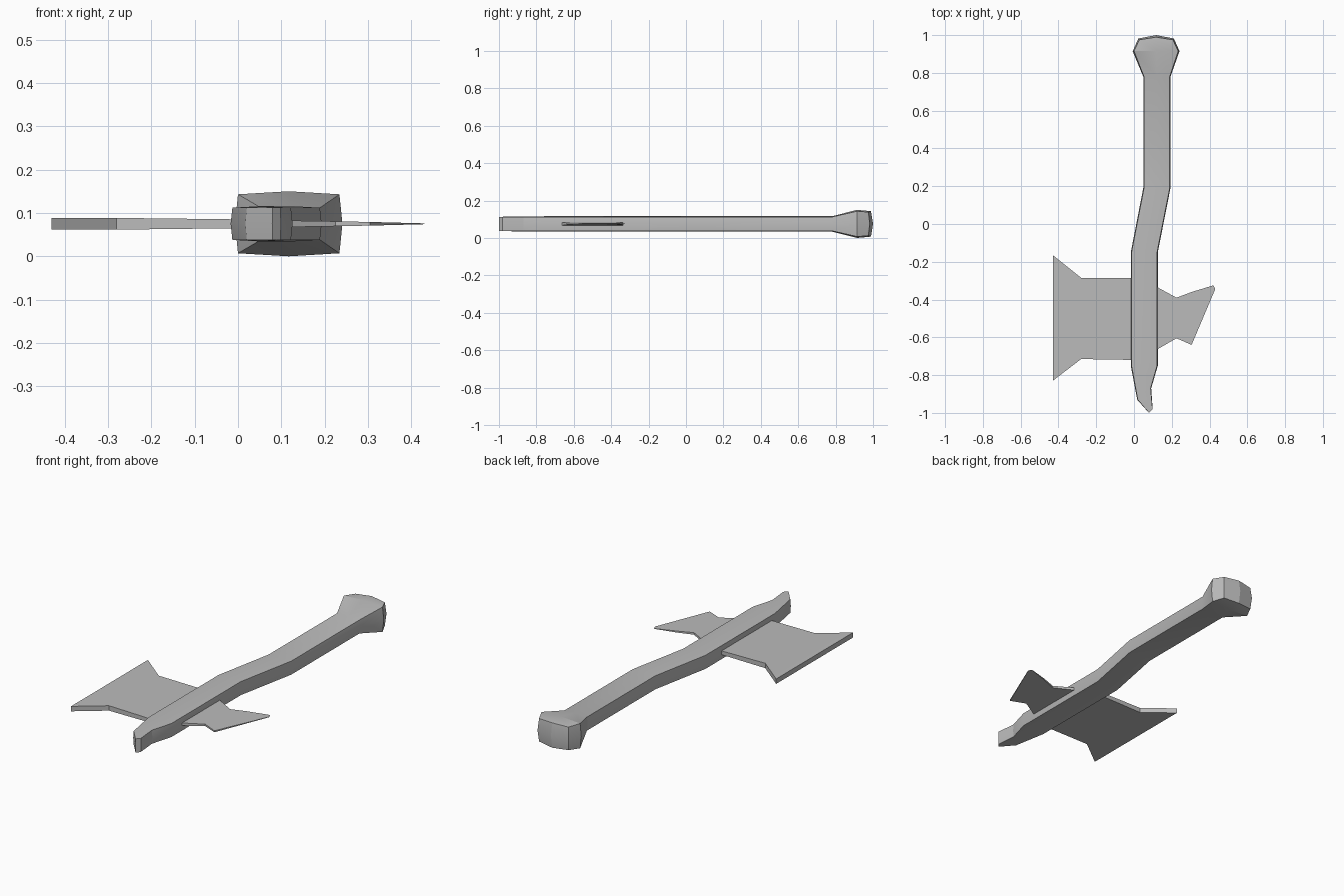
import bpy, bmesh, math

if "Cube" in bpy.data.objects:
    bpy.data.objects.remove(bpy.data.objects["Cube"], do_unlink=True)

MID = 0.075  # height of the flat centre plane

grey = bpy.data.materials.new("plain grey")
grey.use_nodes = True
grey.diffuse_color = (0.5, 0.5, 0.5, 1)
grey.node_tree.nodes["Principled BSDF"].inputs["Base Color"].default_value = (0.5, 0.5, 0.5, 1)


def finish(bm, name):
    bmesh.ops.recalc_face_normals(bm, faces=bm.faces)
    mesh = bpy.data.meshes.new(name)
    bm.to_mesh(mesh)
    bm.free()
    mesh.materials.append(grey)
    obj = bpy.data.objects.new(name, mesh)
    bpy.context.collection.objects.link(obj)
    bpy.ops.object.select_all(action='DESELECT')
    obj.select_set(True)
    bpy.context.view_layer.objects.active = obj
    bpy.ops.object.shade_smooth_by_angle(angle=math.radians(20))
    return obj


def ring(bm, left, right, half, bow, push=0):
    """Eight-point box section with slightly bowed sides."""
    (xl, yl), (xr, yr) = left, right
    xm, ym = (xl + xr) / 2, (yl + yr) / 2 + push
    points = [(xl, yl, -half), (xm, ym, -half - bow), (xr, yr, -half),
              (xr + bow, yr + push / 2, 0), (xr, yr, half),
              (xm, ym, half + bow), (xl, yl, half), (xl - bow, yl + push / 2, 0)]
    return [bm.verts.new((x, y, MID + z)) for x, y, z in points]


def shaft(name, sections, dome=None):
    """Skin the sections, close both ends; the last may be domed."""
    bm = bmesh.new()
    rings = [ring(bm, *s) for s in sections]
    for a, b in zip(rings, rings[1:]):
        for i in range(8):
            j = (i + 1) % 8
            bm.faces.new((a[i], a[j], b[j], b[i]))
    bm.faces.new(rings[0])
    last = rings[-1]
    if dome:
        tip = bm.verts.new(dome)
        for i in range(1, 8, 2):
            bm.faces.new((last[i - 2], last[i - 1], last[i], tip))
    else:
        bm.faces.new(last)
    return finish(bm, name)


def plate(name, outline, thickness):
    """Flat blade whose half thickness depends on x."""
    bm = bmesh.new()
    top, low = [[bm.verts.new((x, y, MID + s * thickness(x))) for x, y in outline]
                for s in (1, -1)]
    n = len(outline)
    # Outlines run out along one edge and back along the other
    for i in range(n // 2 - 1):
        for side in (top, low):
            bm.faces.new((side[i], side[i + 1], side[n - 2 - i], side[n - 1 - i]))
    for i in range(n):
        j = (i + 1) % n
        bm.faces.new((top[i], top[j], low[j], low[i]))
    return finish(bm, name)


# Bent handle with a notched tip, running into the flared pommel
shaft("handle", [
    ((0.08, -1.0), (0.098, -0.98), 0.037, 0.001),
    ((0.02, -0.93), (0.088, -0.87), 0.037, 0.003),
    ((-0.013, -0.75), (0.122, -0.75), 0.037, 0.004),
    ((-0.013, -0.15), (0.122, -0.15), 0.037, 0.004),
    ((0.053, 0.19), (0.189, 0.19), 0.037, 0.004),
    ((0.053, 0.78), (0.189, 0.78), 0.037, 0.004),
    ((0.0, 0.915), (0.234, 0.915), 0.068, 0.007),
    ((0.028, 0.975), (0.206, 0.975), 0.063, 0.005, 0.014),
], dome=(0.117, 1.0, MID))

# Broad flared axe blade
plate("axe_blade", [
    (0.02, -0.285), (-0.28, -0.285), (-0.43, -0.165),
    (-0.43, -0.83), (-0.28, -0.715), (0.02, -0.72),
], lambda x: 0.0135 if x < -0.2 else 0.010)

# Thin pointed blade on the opposite side
plate("rear_blade", [
    (0.06, -0.30), (0.225, -0.39), (0.305, -0.36), (0.42, -0.325),
    (0.43, -0.345), (0.305, -0.64), (0.225, -0.605), (0.06, -0.70),
], lambda x: max(0.001, 0.0085 - 0.0175 * max(0, x - 0.06)) if x < 0.4 else 0.001)
